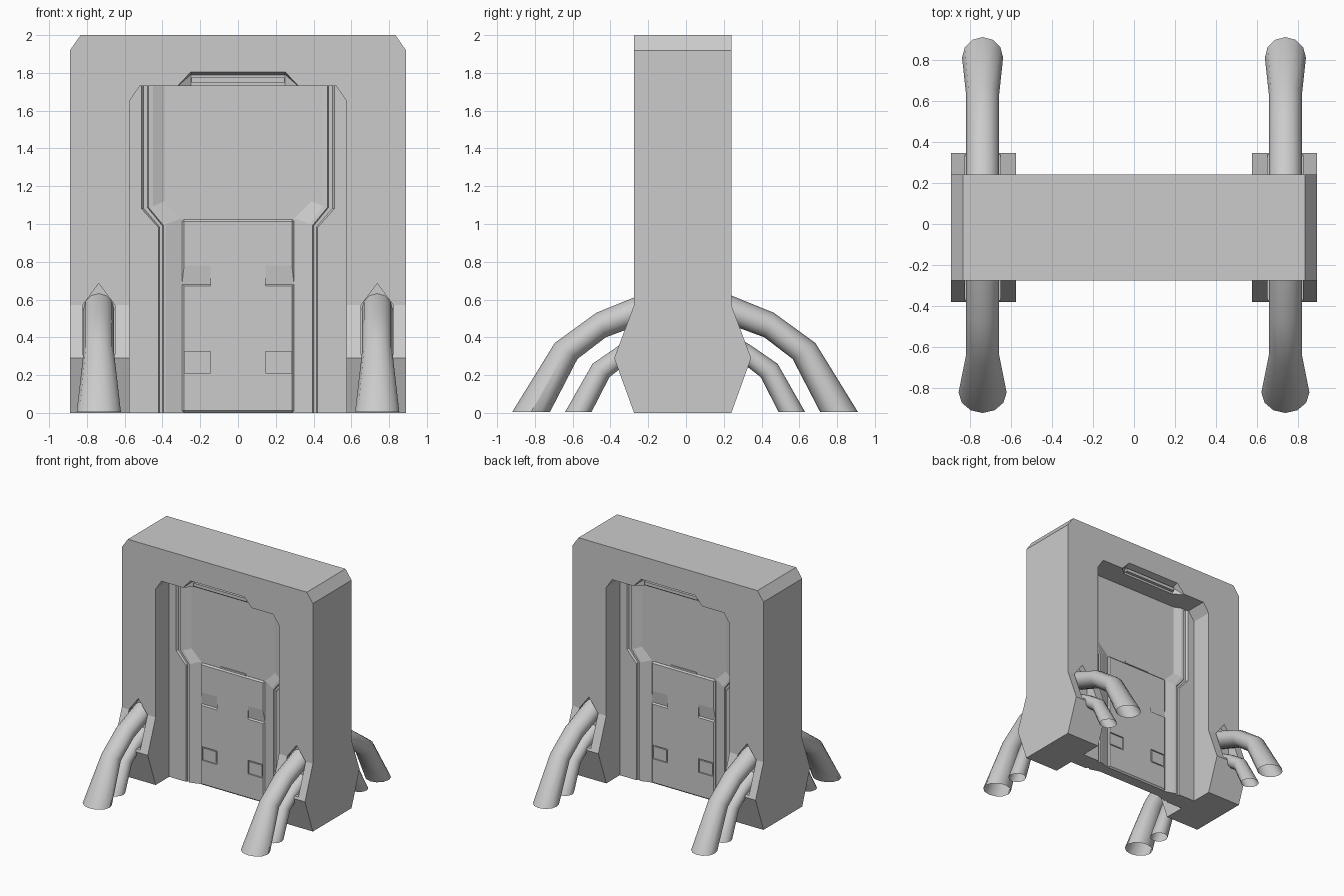
import bpy, bmesh, math
from mathutils import Vector

if "Cube" in bpy.data.objects:
    bpy.data.objects.remove(bpy.data.objects["Cube"])

YC = -0.0175          # middle of the wall thickness


def finish(name, bm, closed=True):
    if closed:
        bmesh.ops.remove_doubles(bm, verts=bm.verts, dist=1e-5)
    bmesh.ops.recalc_face_normals(bm, faces=bm.faces)
    me = bpy.data.meshes.new(name)
    bm.to_mesh(me)
    bm.free()
    ob = bpy.data.objects.new(name, me)
    bpy.context.collection.objects.link(ob)
    return ob


def prism(name, pts, axis, a, b):
    """Extrude a 2D profile: axis 'x' takes (y, z), axis 'y' takes (x, z)."""
    bm = bmesh.new()
    at = (lambda p, d: (d, p[0], p[1])) if axis == 'x' else (lambda p, d: (p[0], d, p[1]))
    lo = [bm.verts.new(at(p, a)) for p in pts]
    hi = [bm.verts.new(at(p, b)) for p in pts]
    bm.faces.new(lo)
    bm.faces.new(hi)
    n = len(pts)
    for i in range(n):
        j = (i + 1) % n
        bm.faces.new((lo[i], lo[j], hi[j], hi[i]))
    return finish(name, bm)


def hull(name, pts):
    bm = bmesh.new()
    for p in pts:
        bm.verts.new(p)
    bmesh.ops.convex_hull(bm, input=bm.verts)
    return finish(name, bm)


def box(name, x0, x1, y0, y1, z0, z1):
    return prism(name, [(x0, z0), (x1, z0), (x1, z1), (x0, z1)], 'y', y0, y1)


def cut(ob, cutter, op='DIFFERENCE'):
    cutter.hide_render = True
    m = ob.modifiers.new('cut', 'BOOLEAN')
    m.operation, m.object, m.solver = op, cutter, 'EXACT'
    bpy.context.view_layer.objects.active = ob
    bpy.ops.object.modifier_apply(modifier=m.name)
    bpy.data.objects.remove(cutter)


def mirrored(half):
    return half + [(-u, v) for u, v in reversed(half)]


# Door frame: side profile intersected with the arch silhouette
side = mirrored([(0.2575, 0), (0.3625, 0.29), (0.2575, 0.57), (0.2575, 2)])
frame = prism('frame', [(y + YC, z) for y, z in side], 'x', -0.89, 0.89)
arch = mirrored([(0.575, 0), (0.9, 0), (0.9, 1.905), (0.83, 2.005)])
inner = mirrored([(0.575, 0), (0.575, 1.65), (0.52, 1.73)])
arch = ([(0.575, -0.01), (0.9, -0.01), (0.9, 1.905), (0.83, 2.005)]
        + [(-0.83, 2.005), (-0.9, 1.905), (-0.9, -0.01), (-0.575, -0.01)]
        + [(-0.575, 1.65), (-0.52, 1.73), (0.52, 1.73), (0.575, 1.65)])
cut(frame, prism('arch', arch, 'y', -1, 1), 'INTERSECT')

for s in (-1, 1):
    face = YC + s * 0.2575
    # Lamp recess in the lintel, with a lamp bar inside
    pts = []
    for x in (-1, 1):
        pts += [(x * 0.33, face + s * 0.001, 1.72), (x * 0.25, face + s * 0.001, 1.805),
                (x * 0.25, face - s * 0.06, 1.72), (x * 0.25, face - s * 0.06, 1.79)]
    cut(frame, hull('lamp_recess', pts))
    box('lamp_bar', -0.245, 0.245, face - s * 0.07, face - s * 0.035, 1.748, 1.775)
    # Pointed sockets where the pipes enter
    for x in (-1, 1):
        c = x * 0.737
        slot = [(c - 0.086, 0.31), (c + 0.086, 0.31), (c + 0.086, 0.57), (c, 0.685), (c - 0.086, 0.57)]
        cut(frame, prism('socket', slot, 'y', face - s * 0.05, face + s * 0.3))

# Door leaf: columns of (lower x, upper x, lower bend z, upper bend z, half thickness)
cols = [(0.58, 0.58, 0.96, 1.06, 0.077), (0.42, 0.51, 0.98, 1.08, 0.077),
        (0.415, 0.50, 0.985, 1.083, 0.062), (0.40, 0.48, 0.99, 1.088, 0.062),
        (0.395, 0.475, 0.993, 1.09, 0.072), (0.38, 0.45, 1.0, 1.095, 0.07),
        (0.30, 0.39, 1.03, 1.12, 0.045)]
cols += [(-a, -b, c, d, h) for a, b, c, d, h in reversed(cols)]
bm = bmesh.new()
grids = []
for s in (-1, 1):
    g = []
    for a, b, zl, zu, h in cols:
        y = YC + s * h
        g.append([bm.verts.new(p) for p in ((a, y, 0), (a, y, zl), (b, y, zu), (b, y, 1.74))])
    for p, q in zip(g, g[1:]):
        for k in range(3):
            bm.faces.new((p[k], q[k], q[k + 1], p[k + 1]))
    grids.append(g)
f, r = grids
for i in range(len(cols) - 1):
    for k in (0, 3):
        bm.faces.new((f[i][k], f[i + 1][k], r[i + 1][k], r[i][k]))
for i in (0, -1):
    for k in range(3):
        bm.faces.new((f[i][k], f[i][k + 1], r[i][k + 1], r[i][k]))
finish('door_leaf', bm)

# Lower door panel with chamfered rim, square pockets and sloped grips
panel = box('lower_panel', -0.297, 0.297, YC - 0.058, YC + 0.058, 0, 1.025)
m = panel.modifiers.new('rim', 'BEVEL')
m.width, m.segments = 0.012, 1
bpy.context.view_layer.objects.active = panel
bpy.ops.object.modifier_apply(modifier='rim')
for s in (-1, 1):
    y0, y1 = YC + s * 0.046, YC + s * 0.08
    ys = YC + s * 0.059
    for x in (-1, 1):
        a, b = sorted((x * 0.145, x * 0.283))
        cut(panel, box('pocket', a, b, min(y0, y1), max(y0, y1), 0.21, 0.325))
        box('pocket_plate', a + 0.012, b - 0.012, YC + s * 0.02, YC + s * 0.052, 0.222, 0.313)
        cut(panel, hull('grip', [(u, v, w) for u in (x * 0.145, x * 0.31)
                                 for v, w in ((ys, 0.79), (ys, 0.67), (y0, 0.68))]))
    box('panel_latch', -0.12, 0.12, YC + s * 0.03, YC + s * 0.052, 1.026, 1.04)


# Pipes: each ring is (top y, z), (bottom y, z), half width
def pipe(name, rings, x, s, sides=12):
    bm = bmesh.new()
    loops = []
    for yt, zt, yb, zb, w in rings:
        mid, half = Vector((yt + yb, zt + zb)) / 2, Vector((yt - yb, zt - zb)) / 2
        loop = []
        for i in range(sides):
            t = 2 * math.pi * i / sides
            p = mid + half * math.cos(t)
            loop.append(bm.verts.new((x + w * math.sin(t), s * p.x - 0.005, p.y)))
        loops.append(loop)
    for p, q in zip(loops, loops[1:]):
        for i in range(sides):
            j = (i + 1) % sides
            bm.faces.new((p[i], p[j], q[j], q[i]))
    ob = finish(name, bm, False)
    bpy.context.view_layer.objects.active = ob
    ob.select_set(True)
    bpy.ops.object.shade_smooth_by_angle(angle=math.radians(35))
    ob.select_set(False)


for s in (-1, 1):
    flare = 0.117 if s < 0 else 0.10
    large = [(0.15, 0.66, 0.15, 0.50, 0.08), (0.47, 0.53, 0.42, 0.40, 0.08),
             (0.69, 0.37, 0.57, 0.285, 0.08), (0.915, 0.005, 0.715, 0.005, flare)]
    small = [(0.2, 0.44, 0.2, 0.33, 0.055), (0.345, 0.36, 0.31, 0.26, 0.055),
             (0.49, 0.26, 0.40, 0.19, 0.055), (0.635, 0.005, 0.495, 0.005, 0.07)]
    for x in (-0.737, 0.737):
        pipe('large_pipe', large, x, s)
        pipe('small_pipe', small, x, s)
